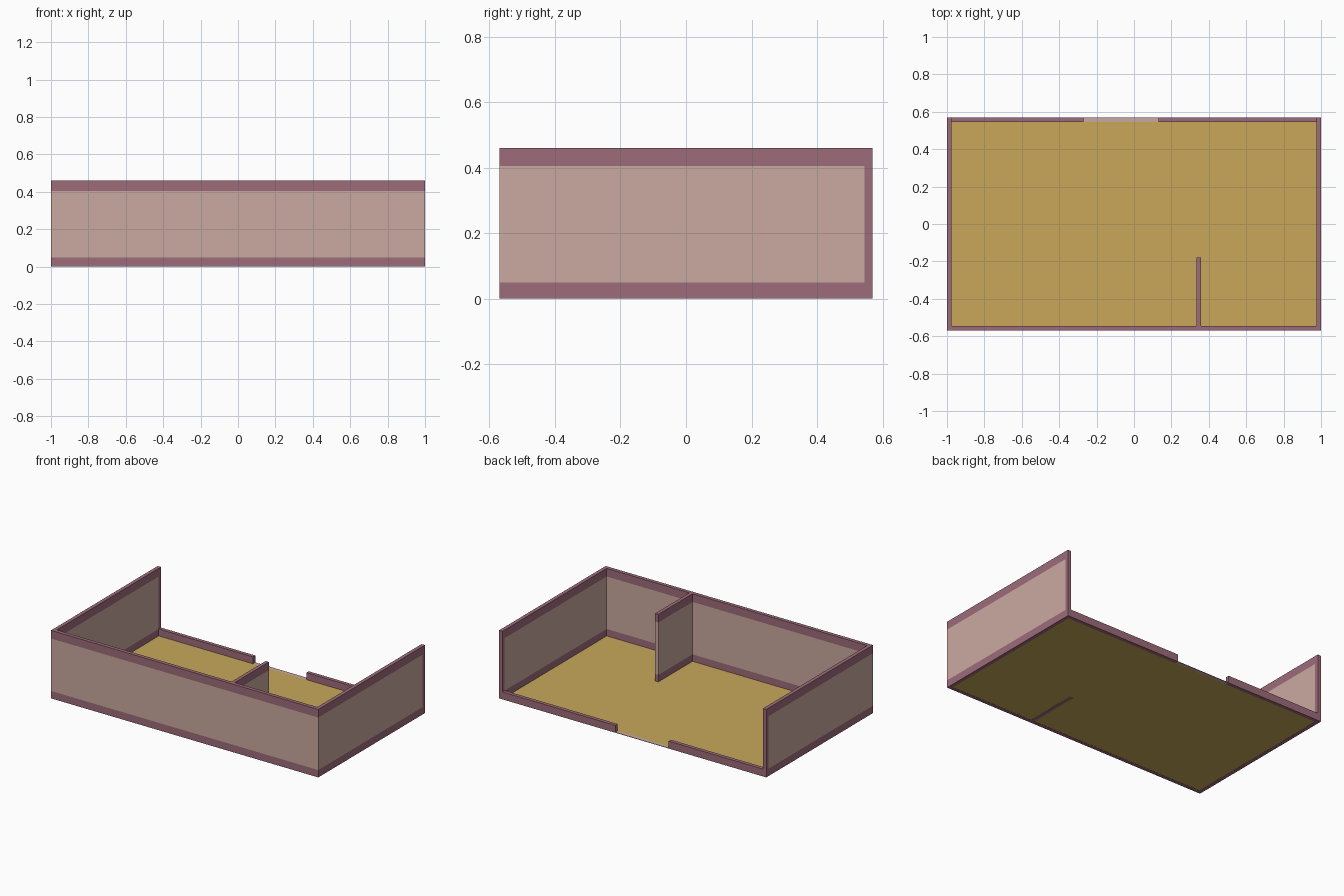
import bpy
import bmesh
from mathutils import Vector

if "Cube" in bpy.data.objects:
    bpy.data.objects.remove(bpy.data.objects["Cube"], do_unlink=True)


def make_material(name, rgb):
    mat = bpy.data.materials.new(name)
    mat.use_nodes = True
    mat.diffuse_color = (*rgb, 1)
    mat.node_tree.nodes["Principled BSDF"].inputs["Base Color"].default_value = (*rgb, 1)
    return mat


PLASTER = make_material("pale pink plaster", (0.59, 0.40, 0.35))
TRIM = make_material("mauve trim", (0.34, 0.15, 0.195))
FLOOR = make_material("ochre floor", (0.58, 0.39, 0.105))

# Room dimensions
HALF_X, HALF_Y, HEIGHT, THICK = 1.0, 0.57, 0.46, 0.025
SKIRTING, CORNICE = 0.05, 0.405
IN_X, IN_Y = HALF_X - THICK, HALF_Y - THICK


def box(name, low, high, materials, cuts=(), rule=None):
    """Box between two corners, cut by planes, with materials set by a rule."""
    low, high = Vector(low), Vector(high)
    bm = bmesh.new()
    bmesh.ops.create_cube(bm, size=1)
    for v in bm.verts:
        v.co = (low + high) / 2 + v.co * (high - low)
    for point, normal in cuts:
        bmesh.ops.bisect_plane(bm, geom=bm.verts[:] + bm.edges[:] + bm.faces[:],
                               plane_co=point, plane_no=normal)
    bm.normal_update()
    for f in bm.faces:
        f.material_index = int(rule(f)) if rule else 0
    mesh = bpy.data.meshes.new(name)
    bm.to_mesh(mesh)
    bm.free()
    for mat in materials:
        mesh.materials.append(mat)
    obj = bpy.data.objects.new(name, mesh)
    bpy.context.collection.objects.link(obj)
    return obj


def is_trim(face):
    """Skirting, cornice and the upright strip at the open back."""
    c = face.calc_center_median()
    return c.z < SKIRTING or c.z > CORNICE or c.y > IN_Y


def wall(name, x0, x1, y0, y1):
    cuts = [((0, 0, SKIRTING), (0, 0, 1)), ((0, 0, CORNICE), (0, 0, 1)),
            ((0, IN_Y, 0), (0, 1, 0))]
    return box(name, (x0, y0, 0), (x1, y1, HEIGHT), [PLASTER, TRIM], cuts, is_trim)


# Full-height walls
wall("front_wall", -HALF_X, HALF_X, -HALF_Y, -IN_Y)
wall("right_wall", -HALF_X, -IN_X, -IN_Y, HALF_Y)
wall("left_wall", IN_X, HALF_X, -IN_Y, HALF_Y)
wall("partition_wall", 0.333, 0.357, -IN_Y, -0.18)

# Low back curbs on each side of the doorway
DOOR = (-0.27, 0.13)
box("right_back_curb", (-IN_X, IN_Y, 0), (DOOR[0], HALF_Y, SKIRTING), [TRIM])
box("left_back_curb", (DOOR[1], IN_Y, 0), (IN_X, HALF_Y, SKIRTING), [TRIM])

# Floor and doorway threshold
box("floor", (-IN_X, -IN_Y, 0.001), (IN_X, IN_Y, 0.003), [FLOOR])
box("threshold", (DOOR[0], IN_Y, 0), (DOOR[1], HALF_Y, 0.003), [PLASTER])
